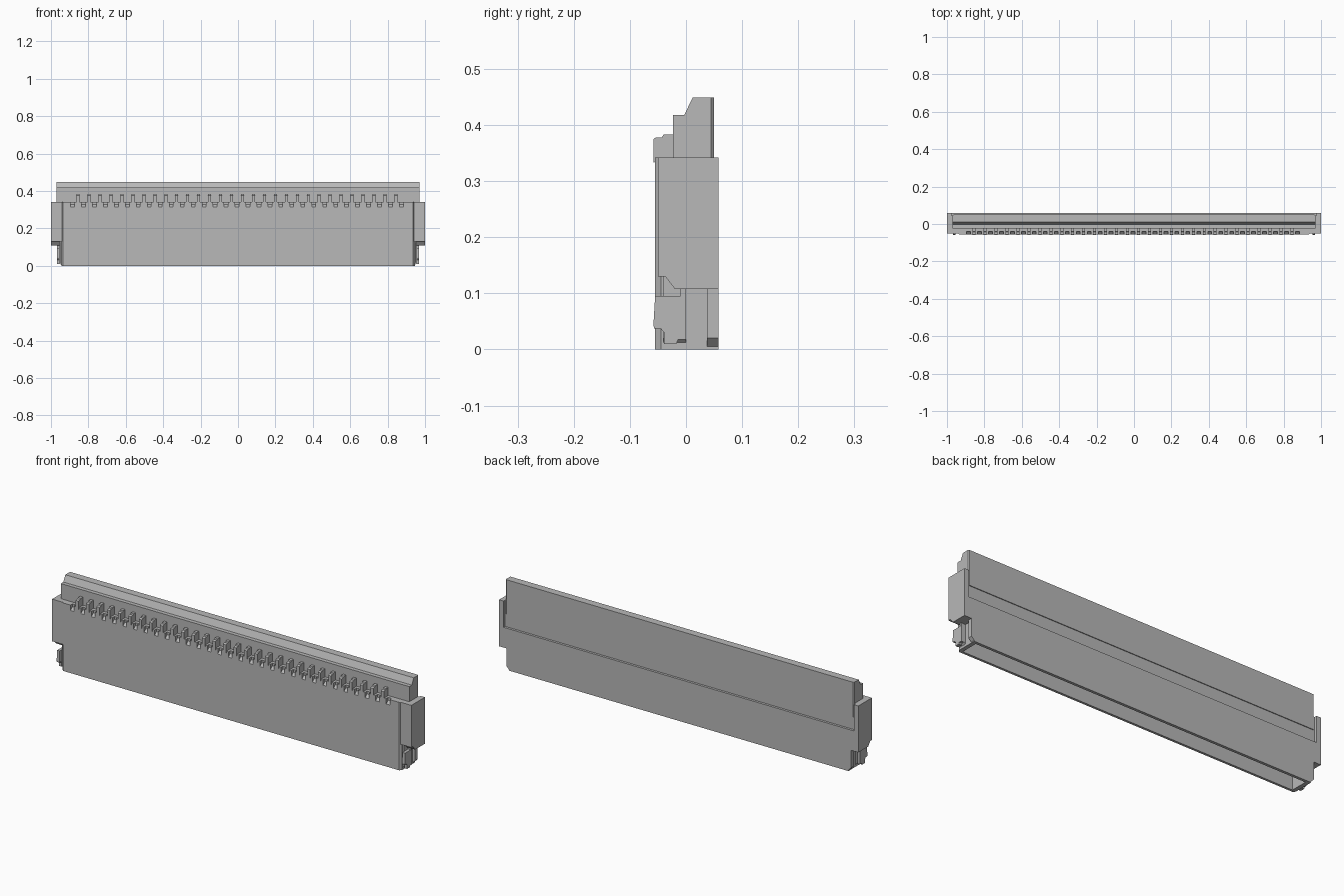
import bpy
import bmesh
from mathutils import Vector

cube = bpy.data.objects.get("Cube")
if cube:
    bpy.data.objects.remove(cube, do_unlink=True)

grey = bpy.data.materials.new("plain grey")
grey.use_nodes = True
colour = (0.48, 0.48, 0.48, 1)
grey.diffuse_color = colour
grey.node_tree.nodes["Principled BSDF"].inputs["Base Color"].default_value = colour


def add_prism(bm, points, axis, low, high):
    """Extrude a 2D profile along an axis; x takes (y,z), y takes (x,z), z takes (x,y)."""
    def place(p, d):
        co = list(p)
        co.insert("xyz".index(axis), d)
        return Vector(co)
    a = [bm.verts.new(place(p, low)) for p in points]
    b = [bm.verts.new(place(p, high)) for p in points]
    n = len(points)
    faces = [bm.faces.new(a), bm.faces.new(b[::-1])]
    for i in range(n):
        faces.append(bm.faces.new((a[i], b[i], b[(i + 1) % n], a[(i + 1) % n])))
    bmesh.ops.recalc_face_normals(bm, faces=faces)


def make(name, prisms):
    bm = bmesh.new()
    for prism in prisms:
        add_prism(bm, *prism)
    mesh = bpy.data.meshes.new(name)
    bm.to_mesh(mesh)
    bm.free()
    mesh.materials.append(grey)
    obj = bpy.data.objects.new(name, mesh)
    bpy.context.collection.objects.link(obj)
    return obj


def combine(obj, tool, operation):
    """Apply a boolean and remove the tool object."""
    mod = obj.modifiers.new("boolean", 'BOOLEAN')
    mod.object, mod.operation, mod.solver = tool, operation, 'EXACT'
    graph = bpy.context.evaluated_depsgraph_get()
    result = bpy.data.meshes.new_from_object(obj.evaluated_get(graph))
    obj.modifiers.clear()
    obj.data = result
    bpy.data.objects.remove(tool, do_unlink=True)


def box(x, y):
    return [(x[0], y[0]), (x[1], y[0]), (x[1], y[1]), (x[0], y[1])]


def rail(half):
    """Bar outline with chamfered lower corners."""
    c = half - 0.02
    return [(-c, 0), (c, 0), (half, 0.02), (half, 0.2), (-half, 0.2), (-half, 0.02)]


# Housing: central block, wide ears and lower rails
plan = [(-0.936, -0.055), (0.936, -0.055), (0.945, -0.045), (0.945, 0.058),
        (-0.945, 0.058), (-0.945, -0.045)]
ear = [(-0.05, 0.342), (0.058, 0.342), (0.058, 0.108), (-0.02, 0.108),
       (-0.037, 0.13), (-0.05, 0.13)]
housing = make("housing", [(plan, 'z', 0, 0.342)])
for part in ((ear, 'x', -1, 1),
             (rail(0.96), 'y', 0.037, 0.058),
             (rail(0.953), 'y', -0.04, 0)):
    combine(housing, make("addition", [part]), 'UNION')

# Openings: cable slot below, recess behind the flap
combine(housing, make("slot_cutter", [(box((-0.925, 0.925), (-0.043, 0.044)), 'z', -0.1, 0.25)]),
        'DIFFERENCE')
combine(housing, make("recess_cutter", [(box((-0.975, 0.975), (0.046, 0.1)), 'z', 0.21, 0.4)]),
        'DIFFERENCE')

# Row of sloped notches along the front top edge
PITCH = 0.0586
COUNT = 30
first = -0.855
notch = [(-0.07, 0.312), (-0.055, 0.315), (-0.04, 0.328), (-0.04, 0.36), (-0.07, 0.36)]
notches = []
for i in range(COUNT + 1):
    x = first + (i - 0.5) * PITCH
    notches.append((notch, 'x', x - 0.01, x + 0.01))
combine(housing, make("notch_cutter", notches), 'DIFFERENCE')

# Flap with stepped front and chamfered rear corners
flap_profile = [(-0.023, 0.335), (-0.023, 0.418), (-0.003, 0.418), (0.012, 0.449),
                (0.05, 0.449), (0.05, 0.274), (0.04, 0.274), (0.04, 0.335)]
flap = make("flap", [(flap_profile, 'x', -0.97, 0.97)])
bm = bmesh.new()
bm.from_mesh(flap.data)
corners = [e for e in bm.edges
           if all(v.co.y > 0.049 for v in e.verts)
           and abs(e.verts[0].co.x - e.verts[1].co.x) < 0.01]
bmesh.ops.bevel(bm, geom=corners, offset=0.005, segments=1, affect='EDGES')
bm.to_mesh(flap.data)
bm.free()

# Contacts standing in front of the flap
contact = [(-0.058, 0.333), (-0.058, 0.375), (-0.053, 0.378), (-0.043, 0.378),
           (-0.04, 0.383), (-0.02, 0.383), (-0.02, 0.335), (-0.05, 0.335)]
make("contacts", [(contact, 'x', first + i * PITCH - 0.008, first + i * PITCH + 0.008)
                  for i in range(COUNT)])

# Solder tabs under the ears
tab = [(-0.055, 0.095), (-0.058, 0.045), (-0.057, 0.037), (-0.045, 0.037),
       (-0.039, 0.03), (-0.039, 0.01), (-0.017, 0.01), (-0.014, 0.018),
       (0, 0.018), (0, 0.115), (-0.01, 0.115), (-0.01, 0.095)]
for side, sign in (("left", 1), ("right", -1)):
    low, high = sorted((sign * 0.954, sign * 0.969))
    make(side + "_solder_tab", [(tab, 'x', low, high)])
